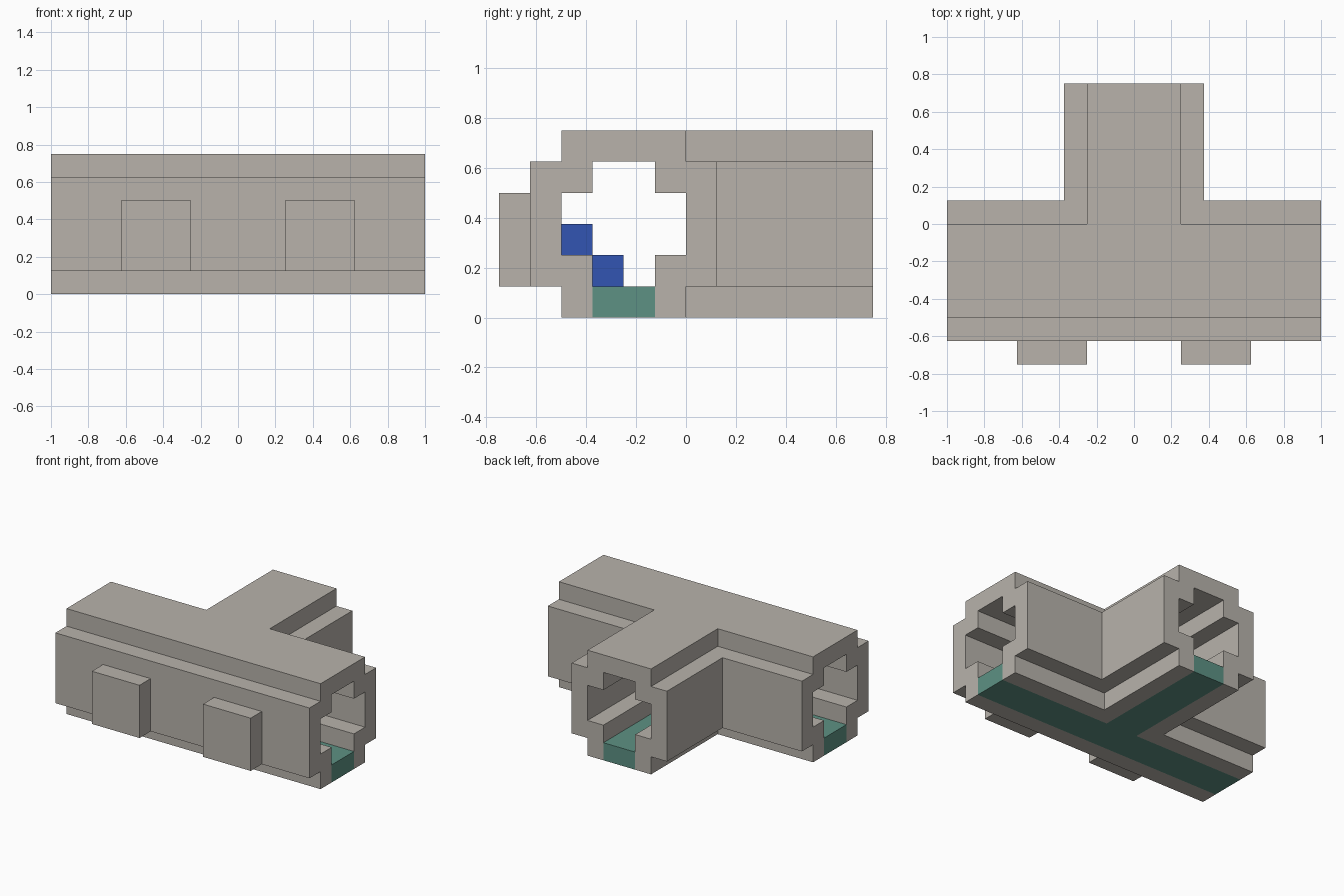
import bpy
import bmesh

cube = bpy.data.objects.get("Cube")
if cube:
    bpy.data.objects.remove(cube, do_unlink=True)


def make_material(name, rgb):
    mat = bpy.data.materials.new(name)
    mat.use_nodes = True
    mat.diffuse_color = (*rgb, 1)
    mat.node_tree.nodes["Principled BSDF"].inputs["Base Color"].default_value = (*rgb, 1)
    return mat


stone = make_material("warm_grey", (0.48, 0.45, 0.41))
teal = make_material("teal", (0.11, 0.285, 0.23))
blue = make_material("blue", (0.032, 0.09, 0.445))

U = 0.125          # module size
AXIS = -2 * U      # centre line of the long tunnel
END = 6 * U        # back end of the branch


def loft(name, rings, mat):
    """Join matching rings of points into a closed solid."""
    bm = bmesh.new()
    loops = [[bm.verts.new(p) for p in ring] for ring in rings]
    n = len(loops[0])
    for a, b in zip(loops, loops[1:]):
        for i in range(n):
            j = (i + 1) % n
            bm.faces.new((a[i], a[j], b[j], b[i]))
    bm.faces.new(loops[0])
    bm.faces.new(loops[-1])
    bmesh.ops.recalc_face_normals(bm, faces=bm.faces)
    mesh = bpy.data.meshes.new(name)
    bm.to_mesh(mesh)
    bm.free()
    mesh.materials.append(mat)
    obj = bpy.data.objects.new(name, mesh)
    bpy.context.collection.objects.link(obj)
    return obj


def prism(name, outline, z0, z1, mat):
    return loft(name, [[(x, y, z) for x, y in outline] for z in (z0, z1)], mat)


def box(name, x0, x1, y0, y1, z0, z1, mat):
    return prism(name, [(x0, y0), (x1, y0), (x1, y1), (x0, y1)], z0, z1, mat)


def tee(w):
    """T-shaped plan whose arms have half width w."""
    half = [(1, AXIS - w), (1, AXIS + w), (w, AXIS + w), (w, END)]
    return half + [(-x, y) for x, y in reversed(half)]


# Stepped wall section: (distance from tunnel centre, height) in modules
section = [(w * U, z * U) for w, z in [
    (1, 0), (2, 0), (2, 1), (3, 1), (3, 5), (1, 5), (1, 4), (2, 4), (2, 2), (1, 2)]]

# Straight front wall
loft("front_wall", [[(x, AXIS - w, z) for w, z in section] for x in (-1, 1)], stone)

# Mitred corner walls and front pads on both sides
for label, s in (("left", 1), ("right", -1)):
    loft(label + "_corner_wall", [
        [(s * w, END, z) for w, z in section],
        [(s * w, AXIS + w, z) for w, z in section],
        [(s, AXIS + w, z) for w, z in section]], stone)
    x0, x1 = sorted((s * 2 * U, s * 5 * U))
    box(label + "_front_pad", x0, x1, -6 * U, -5 * U, U, 4 * U, stone)

# Roof slab and floor strip
prism("roof", tee(2 * U), 5 * U, 6 * U, stone)
prism("floor_strip", tee(U), 0, U, teal)

# Blue steps inside the junction
for i, name in enumerate(("lower_step", "upper_step")):
    box(name, -U, U, -(3 + i) * U, -(2 + i) * U, (1 + i) * U, (2 + i) * U, blue)
